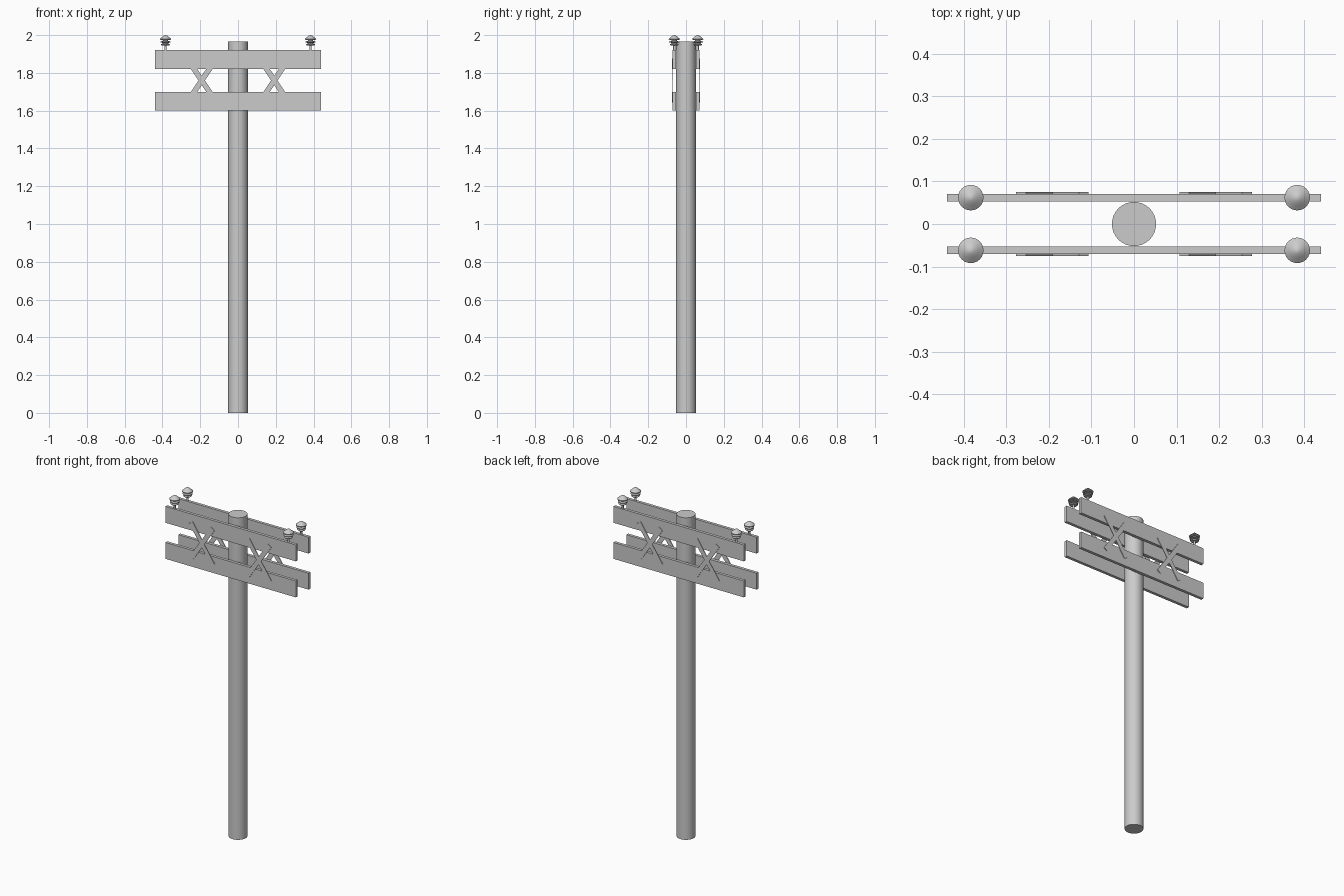
import bpy
import bmesh
import math
from mathutils import Matrix, Vector

default = bpy.data.objects.get("Cube")
if default:
    bpy.data.objects.remove(default, do_unlink=True)

grey = bpy.data.materials.new("plain grey")
grey.use_nodes = True
colour = (0.6, 0.6, 0.6, 1)
grey.diffuse_color = colour
grey.node_tree.nodes["Principled BSDF"].inputs["Base Color"].default_value = colour


def add_object(name, bm, smooth=False):
    bmesh.ops.recalc_face_normals(bm, faces=bm.faces)
    mesh = bpy.data.meshes.new(name)
    bm.to_mesh(mesh)
    bm.free()
    mesh.materials.append(grey)
    obj = bpy.data.objects.new(name, mesh)
    bpy.context.collection.objects.link(obj)
    if smooth:
        bpy.ops.object.select_all(action="DESELECT")
        obj.select_set(True)
        bpy.context.view_layer.objects.active = obj
        bpy.ops.object.shade_smooth_by_angle(angle=math.radians(35))
    return obj


def box(name, centre, size, tilt=0):
    bm = bmesh.new()
    matrix = (Matrix.Translation(centre) @ Matrix.Rotation(tilt, 4, "Y")
              @ Matrix.Diagonal((*size, 1)))
    bmesh.ops.create_cube(bm, size=1, matrix=matrix)
    return add_object(name, bm)


def lathe(name, profile, centre, steps=24):
    bm = bmesh.new()
    verts = [bm.verts.new((r, 0, z)) for r, z in profile]
    edges = [bm.edges.new(pair) for pair in zip(verts, verts[1:])]
    bmesh.ops.spin(bm, geom=verts + edges, cent=(0, 0, 0), axis=(0, 0, 1),
                   angle=math.tau, steps=steps, use_duplicate=False)
    bmesh.ops.remove_doubles(bm, verts=bm.verts, dist=0.0001)
    bmesh.ops.translate(bm, verts=bm.verts, vec=Vector(centre))
    return add_object(name, bm, smooth=True)


# Round pole
POLE_HEIGHT, POLE_RADIUS = 1.965, 0.052
pole = bmesh.new()
bmesh.ops.create_cone(pole, cap_ends=True, segments=32, radius1=POLE_RADIUS,
                      radius2=POLE_RADIUS, depth=POLE_HEIGHT,
                      matrix=Matrix.Translation((0, 0, POLE_HEIGHT / 2)))
add_object("pole", pole, smooth=True)

# Insulator outline: stem, two thin sheds, domed cap
insulator = [(0, 0), (0.006, 0), (0.006, 0.026), (0.02, 0.026), (0.024, 0.031),
             (0.014, 0.036), (0.014, 0.039), (0.027, 0.041), (0.027, 0.045),
             (0.014, 0.05), (0.014, 0.054), (0.03, 0.056), (0.03, 0.06),
             (0.018, 0.07), (0.008, 0.078), (0, 0.08)]

for side, facing in ((-1, "front"), (1, "back")):
    # Paired crossarm boards
    for level, z in (("lower", 1.65), ("upper", 1.87)):
        box(f"{facing}_{level}_crossarm", (0, side * 0.062, z), (0.88, 0.018, 0.1))

    for x_sign, hand in ((-1, "right"), (1, "left")):
        # Crossed flat braces on the outer faces
        for lean, label in ((-1, "falling"), (1, "rising")):
            box(f"{facing}_{hand}_{label}_brace",
                (x_sign * 0.192, side * 0.073, 1.76), (0.028, 0.004, 0.264),
                tilt=lean * math.radians(34))
        # Insulators near the ends of the upper boards
        lathe(f"{facing}_{hand}_insulator", insulator,
              (x_sign * 0.384, side * 0.062, 1.92))
